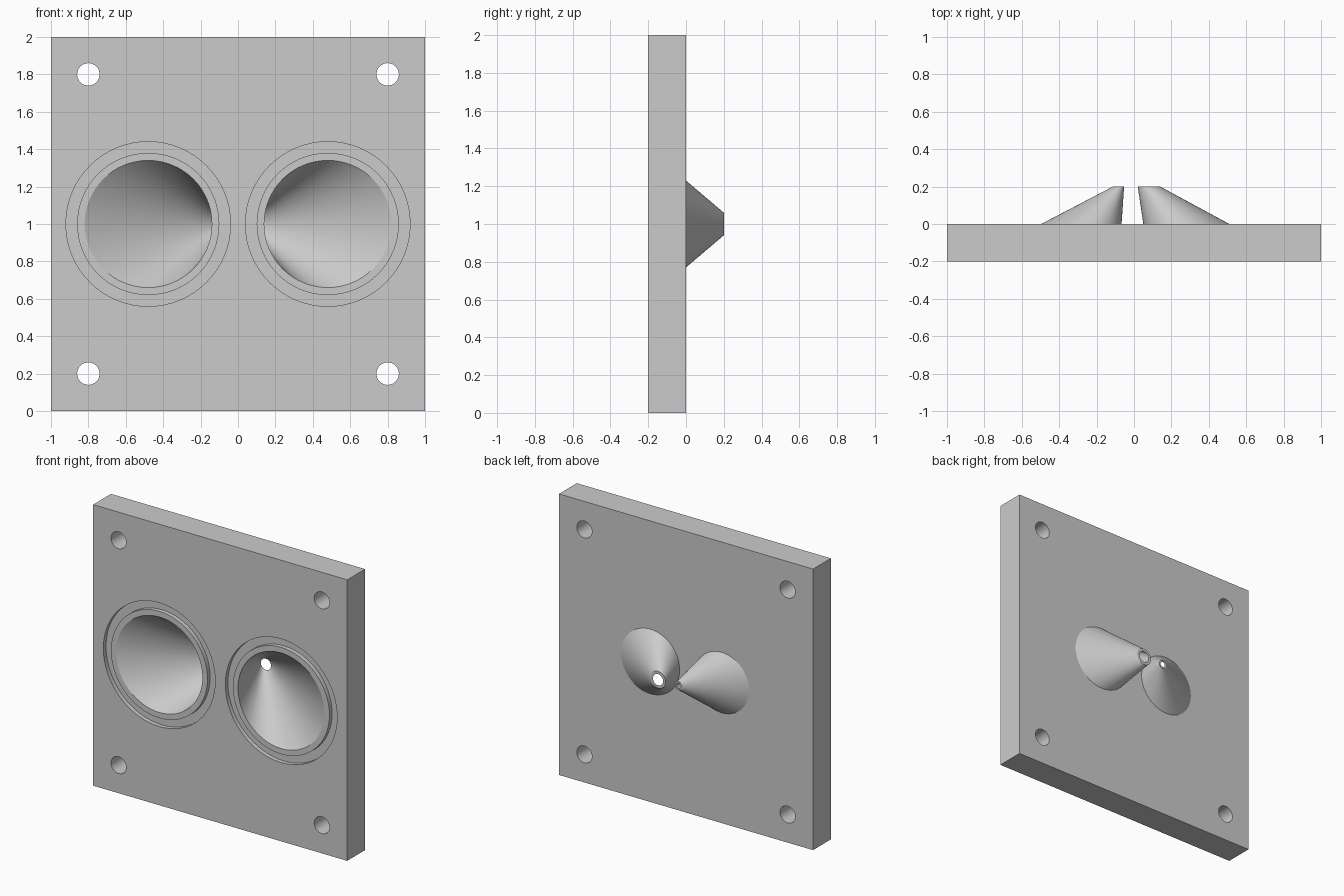
import bpy
import bmesh
from math import cos, sin, tau, radians

cube = bpy.data.objects.get("Cube")
if cube:
    bpy.data.objects.remove(cube, do_unlink=True)

SIDES = 64
FRONT, BACK, TIP = -0.2, 0.0, 0.2

grey = bpy.data.materials.new("plain grey")
grey.use_nodes = True
colour = (0.6, 0.6, 0.6, 1)
grey.diffuse_color = colour
grey.node_tree.nodes["Principled BSDF"].inputs["Base Color"].default_value = colour


def finish(name, bm):
    bmesh.ops.recalc_face_normals(bm, faces=bm.faces)
    mesh = bpy.data.meshes.new(name)
    bm.to_mesh(mesh)
    bm.free()
    mesh.materials.append(grey)
    obj = bpy.data.objects.new(name, mesh)
    bpy.context.collection.objects.link(obj)
    return obj


def loft(name, rings, ring_shaped=False, sides=SIDES):
    """Join circles (x, y, z, radius) facing y; cap the ends or close into a ring."""
    bm = bmesh.new()
    loops = [[bm.verts.new((x + r * cos(tau * i / sides), y, z + r * sin(tau * i / sides)))
              for i in range(sides)] for x, y, z, r in rings]
    pairs = list(zip(loops, loops[1:]))
    if ring_shaped:
        pairs.append((loops[-1], loops[0]))
    else:
        bm.faces.new(loops[0])
        bm.faces.new(loops[-1])
    for a, b in pairs:
        for i in range(sides):
            j = (i + 1) % sides
            bm.faces.new((a[i], a[j], b[j], b[i]))
    return finish(name, bm)


def slanted_cone(name, base, tip, start, end):
    """Slanted cone between (x, radius) pairs at the front and tip, trimmed in y."""
    def ring(y):
        t = (y - FRONT) / (TIP - FRONT)
        x, r = (p + (q - p) * t for p, q in zip(base, tip))
        return (x, y, 1, r)
    return loft(name, [ring(start), ring(end)])


def combine(target, tool, operation):
    mod = target.modifiers.new(operation.lower(), "BOOLEAN")
    mod.operation = operation
    mod.solver = "EXACT"
    mod.object = tool
    bpy.context.view_layer.objects.active = target
    bpy.ops.object.modifier_apply(modifier=mod.name)
    bpy.data.objects.remove(tool, do_unlink=True)


# Square mounting plate
bm = bmesh.new()
bmesh.ops.create_cube(bm, size=1)
for v in bm.verts:
    v.co.x *= 2
    v.co.y = v.co.y * (BACK - FRONT) + (FRONT + BACK) / 2
    v.co.z = v.co.z * 2 + 1
plate = finish("funnel_plate", bm)

# Slanted funnels: side, tip centre, tip outer radius, tip hole radius
funnels = [(1, 0.08, 0.06, 0.04), (-1, 0.083, 0.03, 0.018)]
for side, tip_x, outer, hole in funnels:
    shell = slanted_cone("funnel_shell", (side * 0.48, 0.40), (side * tip_x, outer),
                         FRONT + 0.1, TIP)
    combine(plate, shell, "UNION")
for side, tip_x, outer, hole in funnels:
    bore = slanted_cone("funnel_bore", (side * 0.48, 0.34), (side * tip_x, hole),
                        FRONT - 0.01, TIP + 0.01)
    combine(plate, bore, "DIFFERENCE")

    # Seal groove around each funnel mouth
    x = side * 0.48
    groove = loft("seal_groove", [(x, FRONT - 0.05, 1, 0.38), (x, FRONT - 0.05, 1, 0.44),
                                  (x, FRONT + 0.03, 1, 0.44), (x, FRONT + 0.03, 1, 0.38)],
                  ring_shaped=True)
    combine(plate, groove, "DIFFERENCE")

# Corner bolt holes
for x in (-0.8, 0.8):
    for z in (0.2, 1.8):
        drill = loft("bolt_hole", [(x, FRONT - 0.1, z, 0.06), (x, BACK + 0.1, z, 0.06)], sides=32)
        combine(plate, drill, "DIFFERENCE")

# Smooth the cones and holes, keep the edges crisp
bpy.ops.object.select_all(action="DESELECT")
plate.select_set(True)
bpy.context.view_layer.objects.active = plate
bpy.ops.object.shade_smooth_by_angle(angle=radians(25))
